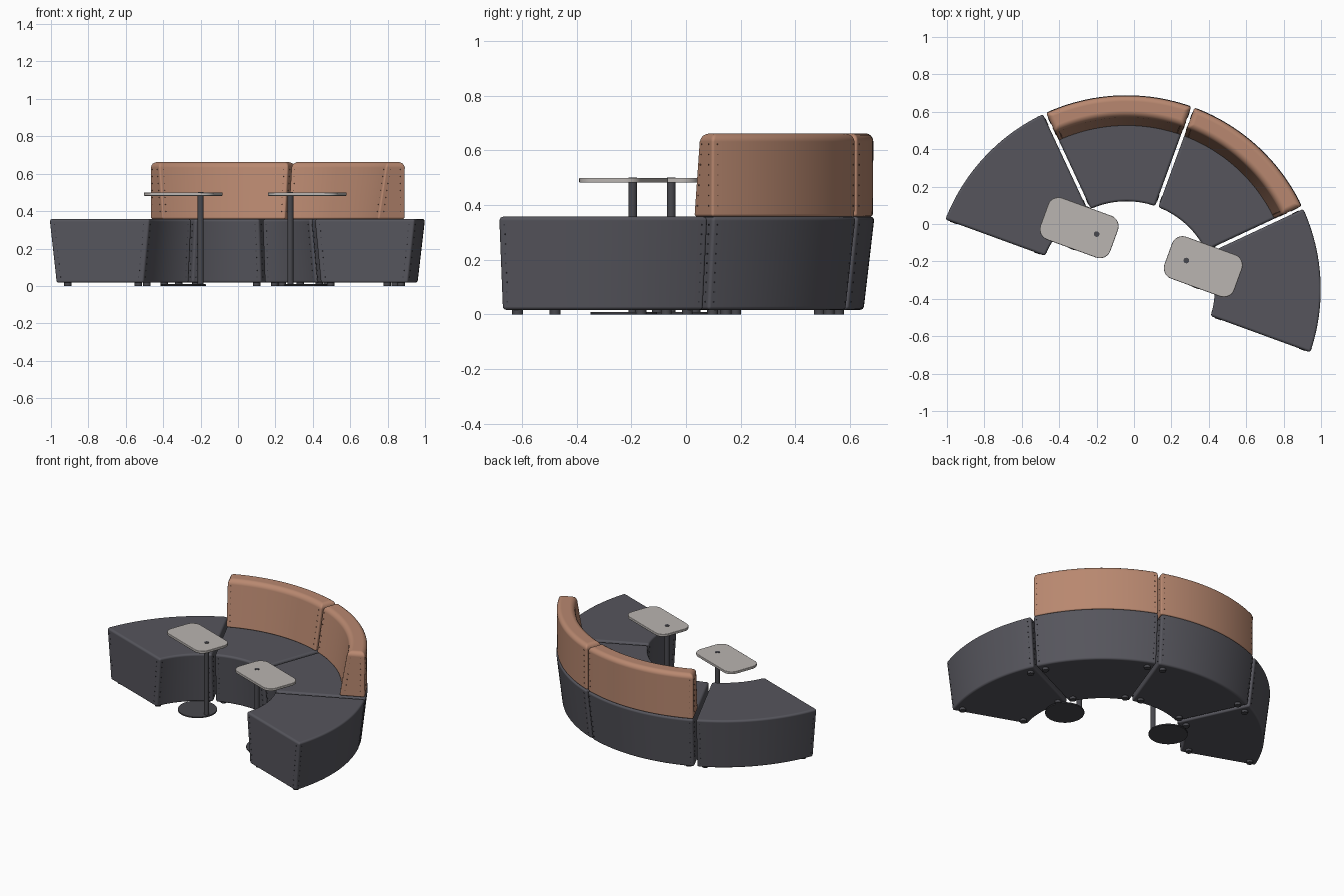
import bpy, bmesh, math
from mathutils import Vector, Matrix

if "Cube" in bpy.data.objects:
    bpy.data.objects.remove(bpy.data.objects["Cube"])

CX, CY = -0.04, -0.35            # centre of the sofa arc
R_ANGLES = [-20, 25, 70, 115, 160]
GAP, END_GAP = 0.009, 0.02


def material(name, rgb):
    m = bpy.data.materials.new(name)
    m.diffuse_color = (*rgb, 1)
    m.use_nodes = True
    m.node_tree.nodes["Principled BSDF"].inputs["Base Color"].default_value = m.diffuse_color
    return m


GREY = material("charcoal fabric", (0.092, 0.091, 0.108))
TAN = material("tan leather", (0.48, 0.245, 0.16))
TOP = material("pale laminate", (0.49, 0.46, 0.44))
METAL = material("dark metal", (0.065, 0.065, 0.075))
THREAD = material("grey thread", (0.04, 0.04, 0.05))
THREAD2 = material("brown thread", (0.22, 0.11, 0.07))


def finish(bm, name, mat, bevel=0, segs=3, weighted=False, smooth=True):
    bmesh.ops.recalc_face_normals(bm, faces=bm.faces)
    for f in bm.faces:
        f.smooth = smooth
    me = bpy.data.meshes.new(name)
    bm.to_mesh(me)
    bm.free()
    me.materials.append(mat)
    ob = bpy.data.objects.new(name, me)
    bpy.context.collection.objects.link(ob)
    if bevel:
        b = ob.modifiers.new("soft edges", 'BEVEL')
        b.width = bevel
        b.segments = segs
        b.limit_method = 'WEIGHT' if weighted else 'ANGLE'
        b.harden_normals = True
    return ob


def polar(r, a):
    return CX + r * math.cos(a), CY + r * math.sin(a)


def near_end(r, a, off, side):
    """Point at radius r, a distance off inside the radial line at angle a."""
    return polar(r, a + side * math.asin(off / r))


def wedge(name, mat, profile, a0, a1, off0, off1, bevel, low_weight, n=24):
    """Sweep a four-point (r, z) profile along the arc with parallel-gap ends."""
    bm = bmesh.new()
    wl = bm.edges.layers.float.new("bevel_weight_edge")
    rings = []
    for i in range(n + 1):
        ring = []
        for r, z in profile:
            s, e = a0 + math.asin(off0 / r), a1 - math.asin(off1 / r)
            x, y = polar(r, s + (e - s) * i / n)
            ring.append(bm.verts.new((x, y, z)))
        rings.append(ring)
    for p, q in zip(rings, rings[1:]):
        for k in range(4):
            j = (k + 1) % 4
            bm.faces.new((p[k], p[j], q[j], q[k]))
    bm.faces.new(rings[0])
    bm.faces.new(rings[-1])
    bm.normal_update()
    ztop = max(z for _, z in profile)
    bmesh.ops.recalc_face_normals(bm, faces=bm.faces)
    for e in bm.edges:
        if e.calc_face_angle(0) > math.radians(30):
            top = all(abs(v.co.z - ztop) < 1e-5 for v in e.verts)
            e[wl] = 1.0 if top else low_weight
    return finish(bm, name, mat, bevel, 4, weighted=True)


def stitches(name, mat, profile, ends, margin):
    """Small stitches beside the upright edges at both ends of a wedge."""
    (ri0, z0), (ro0, _), (ro1, z1), (ri1, _) = profile
    bm = bmesh.new()
    count = int((z1 - z0 - 2 * margin) / 0.033)
    for a, off, side in ends:
        for k in range(count + 1):
            t = (margin + (z1 - z0 - 2 * margin) * k / count) / (z1 - z0)
            z = z0 + t * (z1 - z0)
            ri, ro = ri0 + t * (ri1 - ri0), ro0 + t * (ro1 - ro0)
            for r, d in ((ri, off + 0.022), (ro, off + 0.022),
                         (ri + 0.028, off), (ro - 0.028, off)):
                x, y = near_end(r, a, d, side)
                bmesh.ops.create_cube(bm, size=0.005, matrix=Matrix.Translation((x, y, z))
                                      @ Matrix.Rotation(a, 4, 'Z'))
    finish(bm, name, mat, smooth=False)


def cylinder(name, mat, x, y, z0, z1, r, segs=24, bevel=0):
    bm = bmesh.new()
    bmesh.ops.create_cone(bm, cap_ends=True, segments=segs, radius1=r, radius2=r,
                          depth=z1 - z0, matrix=Matrix.Translation((x, y, (z0 + z1) / 2)))
    ob = finish(bm, name, mat, bevel, 2)
    ob.data.set_sharp_from_angle(angle=math.radians(40))
    return ob


# Seat and backrest cross-sections: inner bottom, outer bottom, outer top, inner top
SEAT = [(0.505, 0.017), (1.0, 0.017), (1.04, 0.358), (0.47, 0.358)]
BACK = [(0.875, 0.358), (1.034, 0.358), (1.036, 0.663), (0.925, 0.663)]

for i in range(4):
    a0, a1 = math.radians(R_ANGLES[i]), math.radians(R_ANGLES[i + 1])
    g0 = END_GAP if i == 0 else GAP
    g1 = END_GAP if i == 3 else GAP
    ends = ((a0, g0, 1), (a1, g1, -1))
    wedge(f"seat_{i + 1}", GREY, SEAT, a0, a1, g0, g1, 0.017, 0.8)
    stitches(f"seat_stitching_{i + 1}", THREAD, SEAT, ends, 0.03)
    # Feet under the corners
    for j, (a, off, side) in enumerate(ends):
        for k, r in enumerate((0.55, 0.95)):
            x, y = near_end(r, a, off + 0.042, side)
            cylinder(f"foot_{i + 1}_{2 * j + k + 1}", METAL, x, y, 0, 0.02, 0.02, 16)
    # Backrests on the two middle modules
    if i in (1, 2):
        wedge(f"backrest_{i}", TAN, BACK, a0, a1, g0, g1, 0.038, 0.32)
        stitches(f"backrest_stitching_{i}", THREAD2, BACK, ends, 0.04)


def table(n, cx, cy, shift):
    """Rounded tablet table with an off-centre post and a disc base."""
    rot = math.radians(-20)
    px, py = cx + shift * math.cos(rot), cy + shift * math.sin(rot)
    bm = bmesh.new()
    w, h, r = 0.139, 0.059, 0.06
    pts = []
    for q, (sx, sy) in enumerate(((1, 1), (-1, 1), (-1, -1), (1, -1))):
        for k in range(9):
            t = math.radians(90 * q + 90 * k / 8)
            p = Vector((sx * w + r * math.cos(t), sy * h + r * math.sin(t), 0.482))
            pts.append(bm.verts.new(Matrix.Translation((cx, cy, 0))
                                    @ Matrix.Rotation(rot, 4, 'Z') @ p))
    f = bm.faces.new(pts)
    up = bmesh.ops.extrude_face_region(bm, geom=[f])
    bmesh.ops.translate(bm, vec=(0, 0, 0.018),
                        verts=[v for v in up["geom"] if isinstance(v, bmesh.types.BMVert)])
    finish(bm, f"table_top_{n}", TOP, 0.004, 2)
    cylinder(f"table_post_{n}", METAL, px, py, 0.005, 0.484, 0.016)
    cylinder(f"table_post_cap_{n}", METAL, px, py, 0.498, 0.502, 0.015)
    cylinder(f"table_base_{n}", METAL, cx, cy, 0, 0.009, 0.122, 48, 0.002)


table(1, -0.293, -0.02, 0.099)
table(2, 0.37, -0.228, -0.096)
